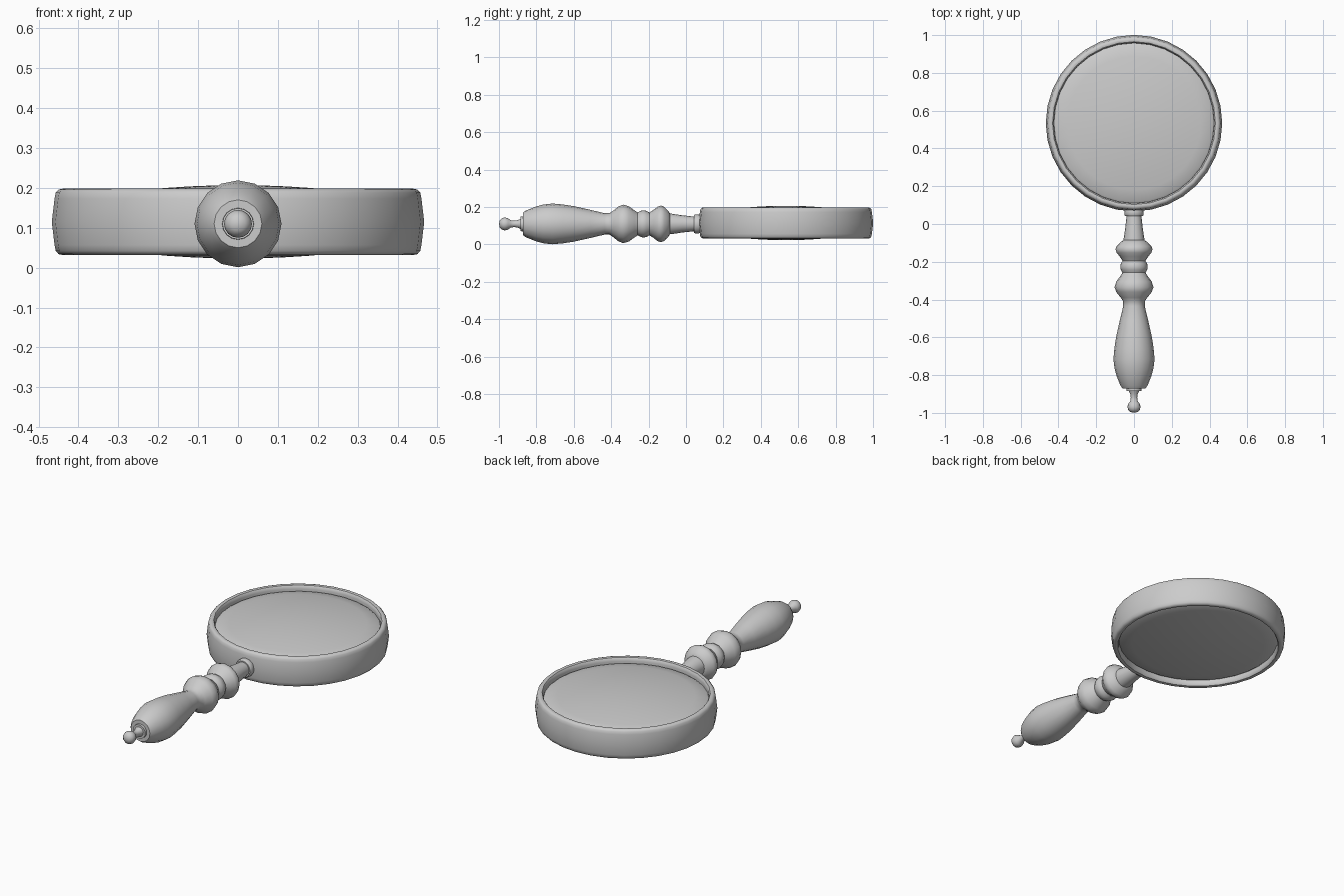
import bpy, bmesh, math
from mathutils import Vector

if "Cube" in bpy.data.objects:
    bpy.data.objects.remove(bpy.data.objects["Cube"])


def lathe(name, profile, segments, place, closed=False):
    """Spin (radius, height) points; place(x, y, h) maps to world space."""
    bm = bmesh.new()
    rings = []
    for r, h in profile:
        if r < 1e-6:
            rings.append([bm.verts.new(place(0, 0, h))])
        else:
            rings.append([bm.verts.new(place(r * math.cos(a), r * math.sin(a), h))
                          for a in (2 * math.pi * i / segments for i in range(segments))])
    pairs = list(zip(rings, rings[1:]))
    if closed:
        pairs.append((rings[-1], rings[0]))
    for a, b in pairs:
        for i in range(segments):
            j = (i + 1) % segments
            quad = [a[i % len(a)], a[j % len(a)], b[j % len(b)], b[i % len(b)]]
            bm.faces.new(list(dict.fromkeys(quad)))
    bmesh.ops.recalc_face_normals(bm, faces=bm.faces)
    mesh = bpy.data.meshes.new(name)
    bm.to_mesh(mesh)
    bm.free()
    ob = bpy.data.objects.new(name, mesh)
    bpy.context.collection.objects.link(ob)
    bpy.ops.object.select_all(action='DESELECT')
    ob.select_set(True)
    bpy.context.view_layer.objects.active = ob
    bpy.ops.object.shade_smooth_by_angle(angle=math.radians(40))
    return ob


def head(x, y, h):       # upright axis through the lens centre
    return Vector((x, 0.534 + y, 0.115 + h))


def grip(x, y, h):       # lying axis along y
    return Vector((x, h, 0.11 + y))


# Rim: rounded band with a slightly bulging outer wall
half = [(0.467, 0.0), (0.460, 0.058), (0.457, 0.073), (0.450, 0.081),
        (0.440, 0.083), (0.431, 0.081), (0.426, 0.074), (0.424, 0.062)]
lathe("lens_rim", half + [(r, -h) for r, h in reversed(half[1:])], 32, head, closed=True)

# Lens: shallow dome on both faces with a small bevelled edge
n = 7
dome = [(0.413 * i / n, 0.092 - 0.037 * (i / n) ** 2) for i in range(n + 1)]
dome.append((0.427, 0.046))
lathe("lens", dome + [(r, -h) for r, h in reversed(dome)], 32, head)

# Handle: turned grip with two beads and a ring between them
lathe("handle_grip", [
    (0, -0.872), (0.060, -0.872), (0.072, -0.855), (0.092, -0.805), (0.103, -0.765),
    (0.109, -0.715), (0.104, -0.66), (0.095, -0.60), (0.075, -0.51), (0.057, -0.435),
    (0.057, -0.41), (0.070, -0.39), (0.094, -0.36), (0.103, -0.335), (0.094, -0.305),
    (0.072, -0.275), (0.061, -0.258), (0.070, -0.242), (0.073, -0.228), (0.070, -0.212),
    (0.061, -0.195), (0.076, -0.172), (0.092, -0.152), (0.098, -0.135), (0.092, -0.117),
    (0.070, -0.095), (0.055, -0.085), (0, -0.085)], 16, grip)

# Neck and collar joining the handle to the rim
lathe("neck", [(0, -0.10), (0.056, -0.10), (0.055, -0.08), (0.046, -0.02),
               (0.039, 0.045), (0, 0.045)], 16, grip)
lathe("neck_collar", [(0, 0.042), (0.046, 0.042), (0.051, 0.049), (0.051, 0.065),
                      (0.047, 0.085), (0, 0.085)], 16, grip)

# End finial: collar, thin stem and ball
lathe("end_finial", [
    (0, -0.999), (0.018, -0.996), (0.030, -0.985), (0.035, -0.969), (0.030, -0.951),
    (0.020, -0.938), (0.017, -0.918), (0.020, -0.900), (0.027, -0.884),
    (0.039, -0.884), (0.040, -0.868), (0, -0.868)], 16, grip)
